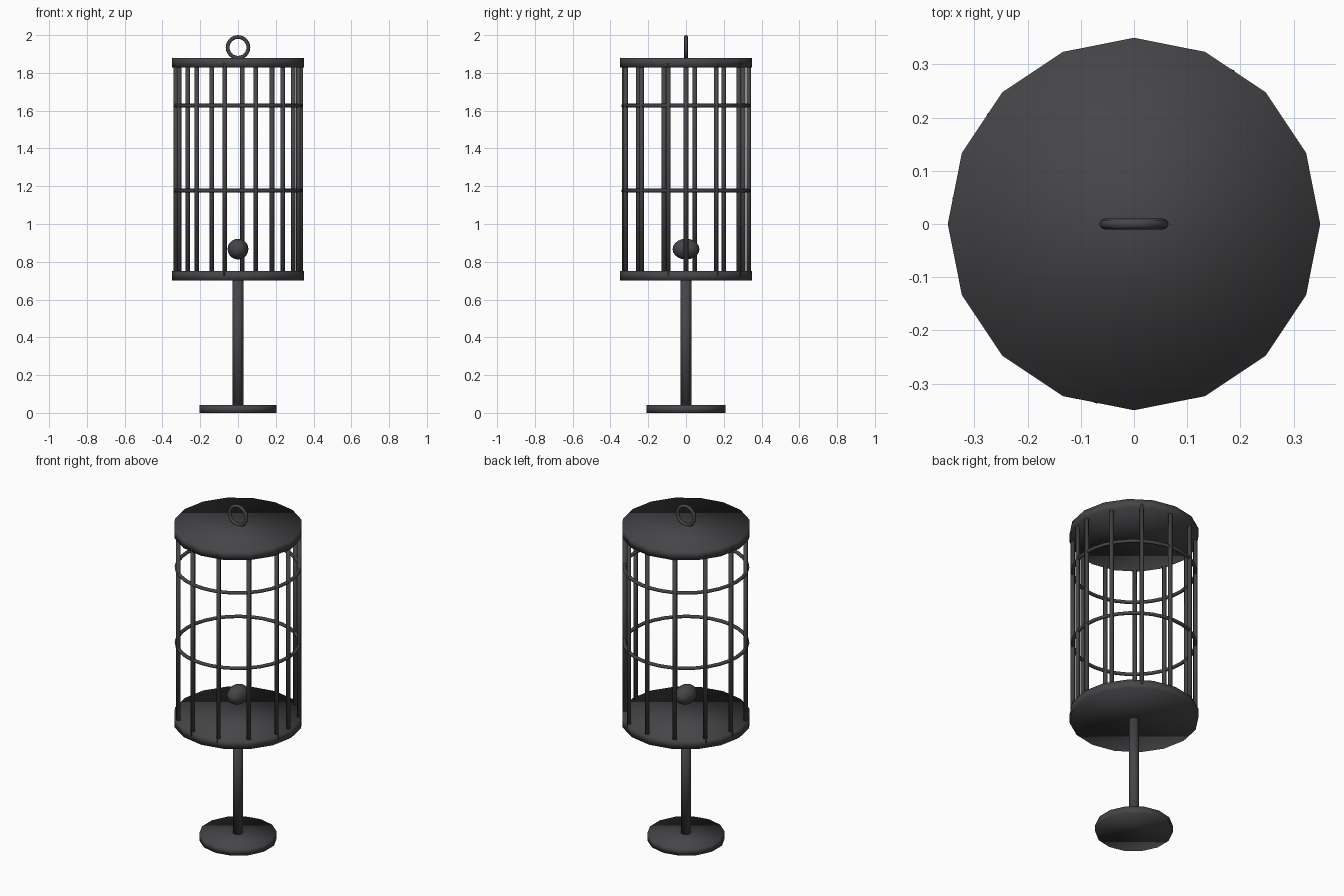
import bpy, math

if "Cube" in bpy.data.objects:
    bpy.data.objects.remove(bpy.data.objects["Cube"])

iron = bpy.data.materials.new("dark_iron")
iron.diffuse_color = (0.06, 0.06, 0.065, 1)
iron.use_nodes = True
iron.node_tree.nodes["Principled BSDF"].inputs["Base Color"].default_value = iron.diffuse_color


def finish(name):
    ob = bpy.context.object
    ob.name = name
    ob.data.materials.append(iron)
    ob.data.polygons.foreach_set("use_smooth", [True] * len(ob.data.polygons))
    return ob


def rod(name, radius, z0, z1, sides, x=0, y=0):
    bpy.ops.mesh.primitive_cylinder_add(vertices=sides, radius=radius, depth=z1 - z0,
                                        location=(x, y, (z0 + z1) / 2))
    return finish(name)


def ring(name, major, minor, z, segs, rot=(0, 0, 0)):
    bpy.ops.mesh.primitive_torus_add(major_radius=major, minor_radius=minor,
                                     major_segments=segs, minor_segments=8,
                                     location=(0, 0, z), rotation=rot)
    return finish(name)


# Stand
rod("stand_base", 0.21, 0, 0.042, 14)
rod("stand_pole", 0.028, 0.03, 0.71, 12)

# Cage floor and roof
rod("cage_floor", 0.35, 0.70, 0.752, 16)
rod("cage_roof", 0.35, 1.828, 1.88, 16)

# Bars stepped half a radian apart
for i in range(13):
    a = i * 0.5
    rod(f"cage_bar_{i + 1}", 0.012, 0.728, 1.852, 8,
        0.333 * math.cos(a), 0.333 * math.sin(a))

# Horizontal hoops
ring("lower_hoop", 0.333, 0.01, 1.177, 32)
ring("upper_hoop", 0.333, 0.01, 1.627, 32)

# Hanging ring on the roof
ring("hanging_ring", 0.055, 0.01, 1.935, 24, (math.pi / 2, 0, 0))

# Egg-shaped ball inside the cage
bpy.ops.mesh.primitive_uv_sphere_add(segments=16, ring_count=10, radius=1,
                                     location=(0, 0, 0.867))
egg = finish("ball")
egg.scale = (0.055, 0.071, 0.055)
